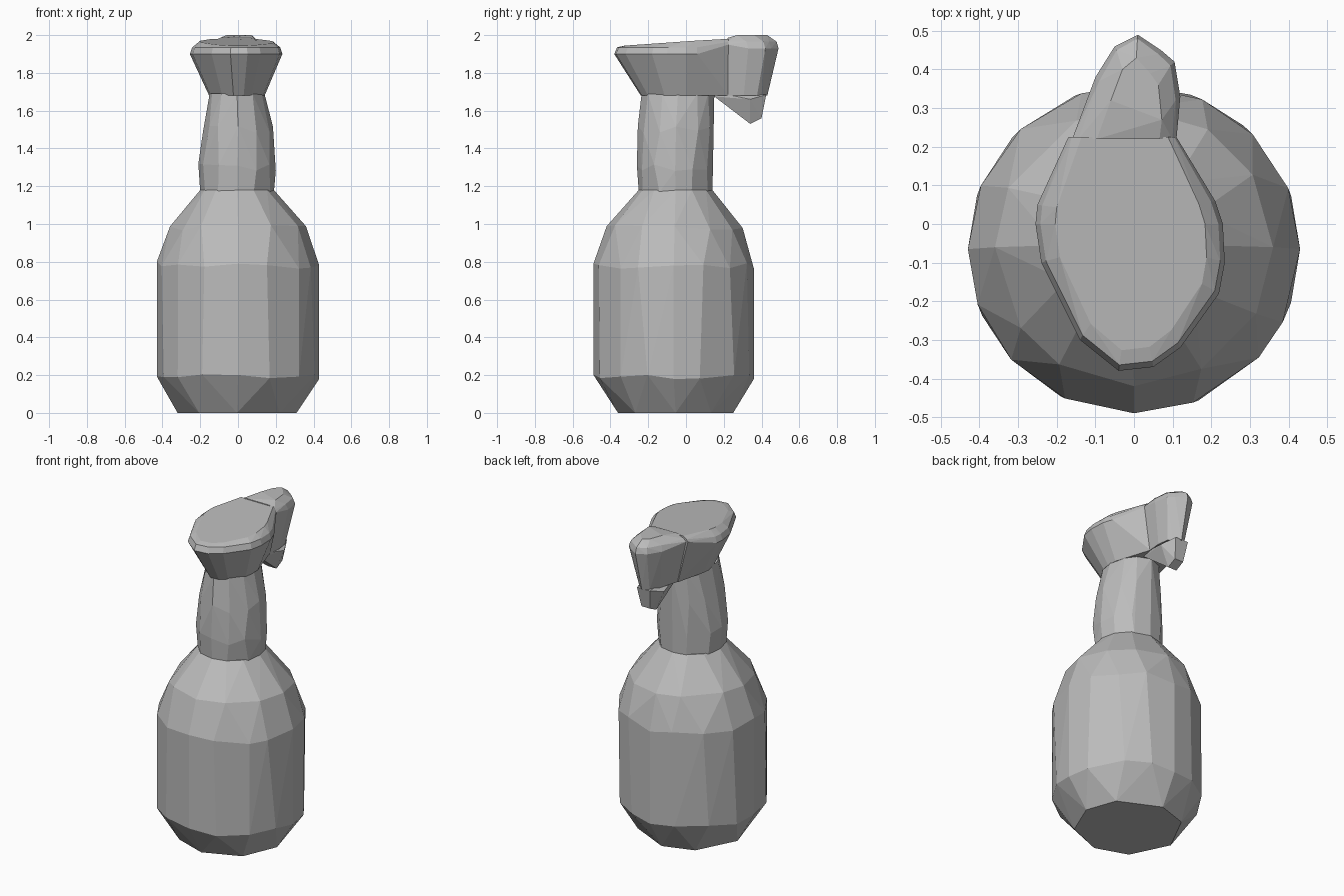
import bpy, bmesh, math, random

cube = bpy.data.objects.get("Cube")
if cube:
    bpy.data.objects.remove(cube)
rng = random.Random(4)

grey = bpy.data.materials.new("plain grey")
grey.use_nodes = True
colour = (0.5, 0.5, 0.5, 1)
grey.diffuse_color = colour
grey.node_tree.nodes["Principled BSDF"].inputs["Base Color"].default_value = colour


def hull_part(name, points):
    """Faceted convex solid around the points."""
    bm = bmesh.new()
    for p in points:
        bm.verts.new(p)
    result = bmesh.ops.convex_hull(bm, input=bm.verts)
    loose = [v for v in set(result["geom_interior"] + result["geom_unused"])
             if isinstance(v, bmesh.types.BMVert) and v.is_valid and not v.link_faces]
    bmesh.ops.delete(bm, geom=loose, context="VERTS")
    bmesh.ops.dissolve_limit(bm, angle_limit=math.radians(3), verts=bm.verts, edges=bm.edges)
    bmesh.ops.recalc_face_normals(bm, faces=bm.faces)
    mesh = bpy.data.meshes.new(name)
    bm.to_mesh(mesh)
    bm.free()
    mesh.materials.append(grey)
    obj = bpy.data.objects.new(name, mesh)
    bpy.context.collection.objects.link(obj)
    return obj


def ring(z, x0, x1, y0, y1, sides, wobble=0.0):
    """Uneven hand-cut ellipse filling the given extents."""
    cx, cy, rx, ry = (x0 + x1) / 2, (y0 + y1) / 2, (x1 - x0) / 2, (y1 - y0) / 2
    points = []
    for i in range(sides):
        a = math.tau * i / sides
        if i % (sides / 4):
            a += rng.uniform(-0.2, 0.2) * math.tau / sides
        dz = rng.uniform(-wobble, wobble)
        points.append((cx + rx * math.cos(a), cy + ry * math.sin(a), z + dz))
    return points


def slope(y):
    """Height of the tilted top of the head."""
    return 1.967 + 0.06 * y


# Bottle body
hull_part("bottle_body",
          ring(0.0, -0.32, 0.31, -0.36, 0.25, 8)
          + ring(0.19, -0.43, 0.43, -0.49, 0.36, 16, 0.015)
          + ring(0.78, -0.43, 0.43, -0.49, 0.36, 16, 0.02)
          + ring(0.98, -0.36, 0.36, -0.42, 0.30, 12, 0.015)
          + ring(1.18, -0.20, 0.19, -0.25, 0.14, 12))

# Neck
hull_part("bottle_neck",
          ring(1.17, -0.20, 0.19, -0.25, 0.14, 12)
          + ring(1.30, -0.21, 0.20, -0.26, 0.145, 12, 0.02)
          + ring(1.50, -0.185, 0.185, -0.255, 0.15, 12, 0.02)
          + ring(1.69, -0.15, 0.14, -0.235, 0.15, 12))

# Spray head: wide rim, tilted flat top, straight cut at the back
rim = [(-0.17, 0.225), (-0.25, 0.05), (-0.255, 0), (-0.24, -0.1), (-0.14, -0.3),
       (-0.04, -0.38), (0.05, -0.37), (0.12, -0.32), (0.22, -0.18), (0.235, -0.1),
       (0.23, 0), (0.21, 0.06), (0.11, 0.225)]
head = []
for x, y in rim:
    back = y > 0.2
    head.append((x, y, 1.9 + 0.05 * back))
    head.append((x * 0.95, y if back else y * 0.96, 1.935 + 0.03 * back))
    head.append((x * 0.8, y if back else y * 0.86, slope(y)))
    head.append((x * 0.6, y if back else y * 0.63, 1.68))
hull_part("spray_head", head)

# Rounded block behind the head, tapering downwards
outline = [(-0.16, 0.22), (-0.10, 0.38), (-0.05, 0.46), (0.01, 0.49),
           (0.07, 0.45), (0.105, 0.42), (0.12, 0.33), (0.11, 0.22)]
block = []
for x, y in outline:
    back = y > 0.3
    block.append((x, y, 1.93 if back else 1.95))
    block.append((x * 0.9, y - 0.01 * back, 1.965))
    block.append((x * 0.6, y - 0.06 * back, 2.0 if back else 1.985))
    block.append((x * 0.62, 0.22 + (y - 0.22) * 0.78, 1.68))
hull_part("rear_block", block)

# Small hooked tip under the block
tip = []
for s in (-1, 1):
    tip += [(0.05 * s, 0.15, 1.675), (0.05 * s, 0.15, 1.70),
            (0.085 * s, 0.34, 1.66), (0.045 * s, 0.425, 1.685),
            (0.03 * s, 0.34, 1.53), (0.03 * s, 0.40, 1.56)]
hull_part("lower_tip", tip)
